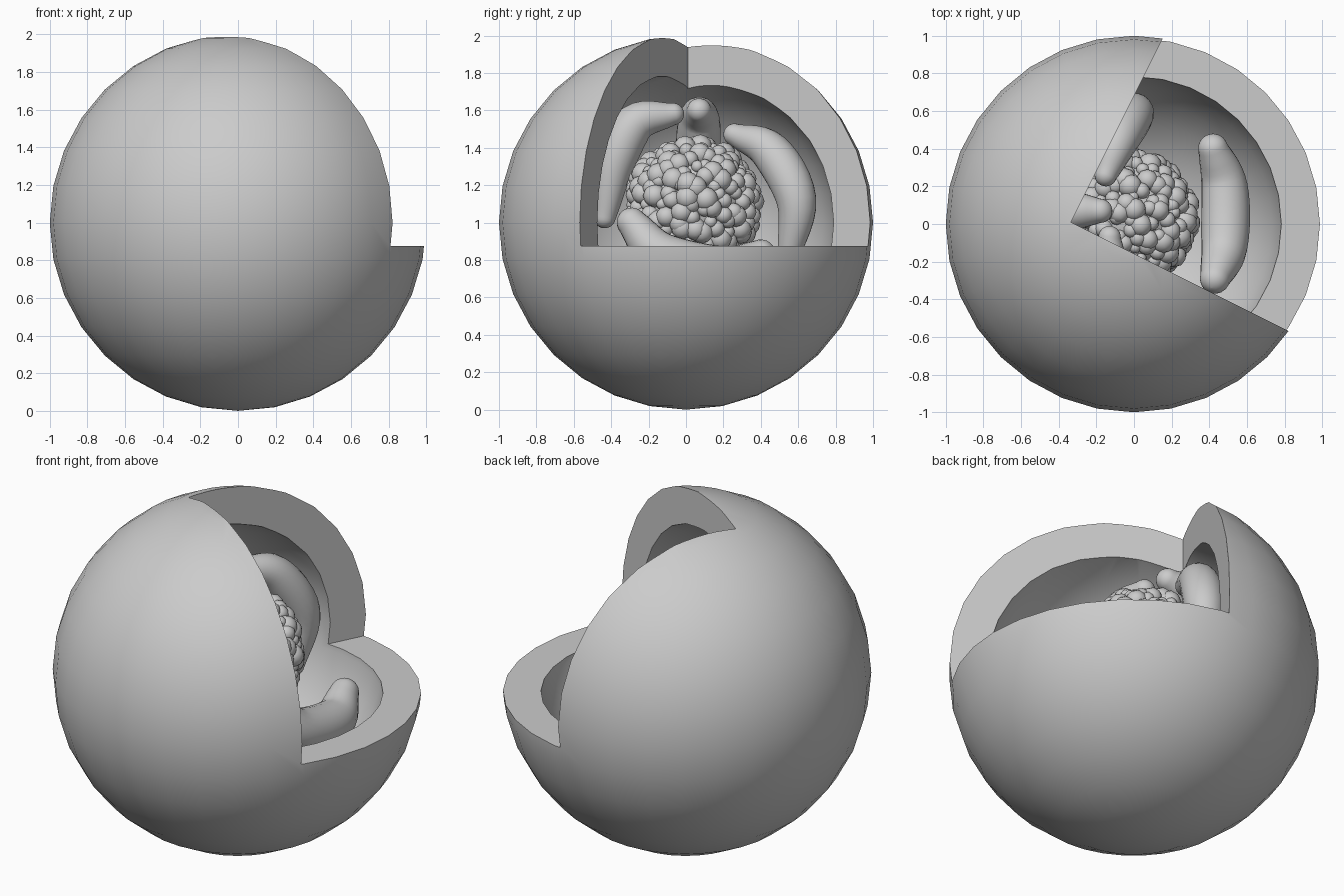
import bpy, bmesh, math, random
from mathutils import Vector, Matrix

if "Cube" in bpy.data.objects:
    bpy.data.objects.remove(bpy.data.objects["Cube"])

random.seed(4)


def make_object(name, bm):
    mesh = bpy.data.meshes.new(name)
    bm.to_mesh(mesh)
    bm.free()
    ob = bpy.data.objects.new(name, mesh)
    bpy.context.collection.objects.link(ob)
    return ob


def shade(ob, angle=35):
    bpy.ops.object.select_all(action='DESELECT')
    ob.select_set(True)
    bpy.context.view_layer.objects.active = ob
    bpy.ops.object.shade_smooth_by_angle(angle=math.radians(angle))


# Hollow cell wall: outer sphere with an inward-facing inner sphere
centre = Matrix.Translation((0, 0, 1))
bm = bmesh.new()
bmesh.ops.create_uvsphere(bm, u_segments=32, v_segments=16, radius=0.795, matrix=centre)
bmesh.ops.reverse_faces(bm, faces=bm.faces[:])
bmesh.ops.create_uvsphere(bm, u_segments=32, v_segments=16, radius=1.0, matrix=centre)
wall = make_object("cell_wall", bm)

# Corner cut-out, a box turned about its vertical edge
bm = bmesh.new()
turn = Matrix.Rotation(math.radians(-26.57), 4, 'Z')
bmesh.ops.create_cube(bm, size=2, matrix=Matrix.Translation((-0.335, 0.01, 0.875)) @ turn
                      @ Matrix.Translation((1, 1, 1)))
cutter = make_object("cutter", bm)
mod = wall.modifiers.new("cut", 'BOOLEAN')
mod.operation = 'DIFFERENCE'
mod.solver = 'EXACT'
mod.object = cutter
bpy.context.view_layer.objects.active = wall
bpy.ops.object.modifier_apply(modifier=mod.name)
bpy.data.objects.remove(cutter)
shade(wall, 30)

# Nucleus: a ball covered in small beads
bm = bmesh.new()
core = Vector((-0.03, 0.035, 1.09))
bmesh.ops.create_icosphere(bm, subdivisions=3, radius=0.32, matrix=Matrix.Translation(core))
count = 300
for i in range(count):
    z = 1 - 2 * (i + 0.5) / count
    a = i * math.pi * (3 - math.sqrt(5))
    d = Vector((math.sqrt(1 - z * z) * math.cos(a), math.sqrt(1 - z * z) * math.sin(a), z))
    d += Vector([random.uniform(-0.06, 0.06) for _ in range(3)])
    r = random.uniform(0.032, 0.066)
    bmesh.ops.create_icosphere(bm, subdivisions=2, radius=r,
                               matrix=Matrix.Translation(core + d.normalized() * 0.322))
shade(make_object("nucleus", bm), 60)


def organelle(name, pts, r_mid, r_end, steps=6, sides=20):
    """Bent, round-ended tube, thickest in the middle."""
    p = [Vector(q) for q in pts]
    p = [2 * p[0] - p[1]] + p + [2 * p[-1] - p[-2]]
    line = []
    for i in range(1, len(p) - 2):
        for k in range(steps):
            t = k / steps
            a, b, c, d = p[i - 1:i + 3]
            line.append(0.5 * (2 * b + (c - a) * t + (2 * a - 5 * b + 4 * c - d) * t * t
                               + (3 * b - a - 3 * c + d) * t ** 3))
    line.append(p[-2])
    n = len(line) - 1
    rings = [(q, r_end + (r_mid - r_end) * math.sin(math.pi * i / n)) for i, q in enumerate(line)]
    # rounded ends
    t0, t1 = (line[0] - line[1]).normalized(), (line[-1] - line[-2]).normalized()
    for k in range(1, 7):
        a = math.radians(14.8 * k)
        rings.insert(0, (line[0] + t0 * r_end * math.sin(a), r_end * math.cos(a)))
        rings.append((line[-1] + t1 * r_end * math.sin(a), r_end * math.cos(a)))
    bm = bmesh.new()
    loops = []
    side = None
    for i, (q, r) in enumerate(rings):
        t = (rings[min(i + 1, len(rings) - 1)][0] - rings[max(i - 1, 0)][0]).normalized()
        side = t.orthogonal() if side is None else side - t * side.dot(t)
        side.normalize()
        up = t.cross(side)
        loops.append([bm.verts.new(q + r * (side * math.cos(2 * math.pi * j / sides)
                                            + up * math.sin(2 * math.pi * j / sides)))
                      for j in range(sides)])
    for l, m in zip(loops, loops[1:]):
        for j in range(sides):
            bm.faces.new((l[j], l[j - 1], m[j - 1], m[j]))
    bm.faces.new(loops[0])
    bm.faces.new(loops[-1])
    bmesh.ops.recalc_face_normals(bm, faces=bm.faces[:])
    shade(make_object(name, bm), 60)


# Organelles around the nucleus
organelle("organelle_low", [(0.43, -0.29, 1.0), (0.48, -0.12, 0.82), (0.48, 0.2, 0.75),
                            (0.42, 0.40, 0.83)], 0.13, 0.08)
organelle("organelle_front", [(-0.13, -0.07, 1.58), (-0.13, -0.27, 1.53), (-0.12, -0.38, 1.32),
                              (-0.12, -0.435, 1.03)], 0.115, 0.06)
organelle("organelle_back", [(-0.15, 0.26, 1.47), (-0.08, 0.45, 1.38), (0.0, 0.59, 1.12),
                             (-0.02, 0.55, 0.82)], 0.115, 0.06)
organelle("organelle_left", [(-0.18, 0.07, 1.6), (-0.36, 0.07, 1.54), (-0.51, 0.06, 1.28),
                             (-0.5, 0.05, 0.95)], 0.12, 0.065)
